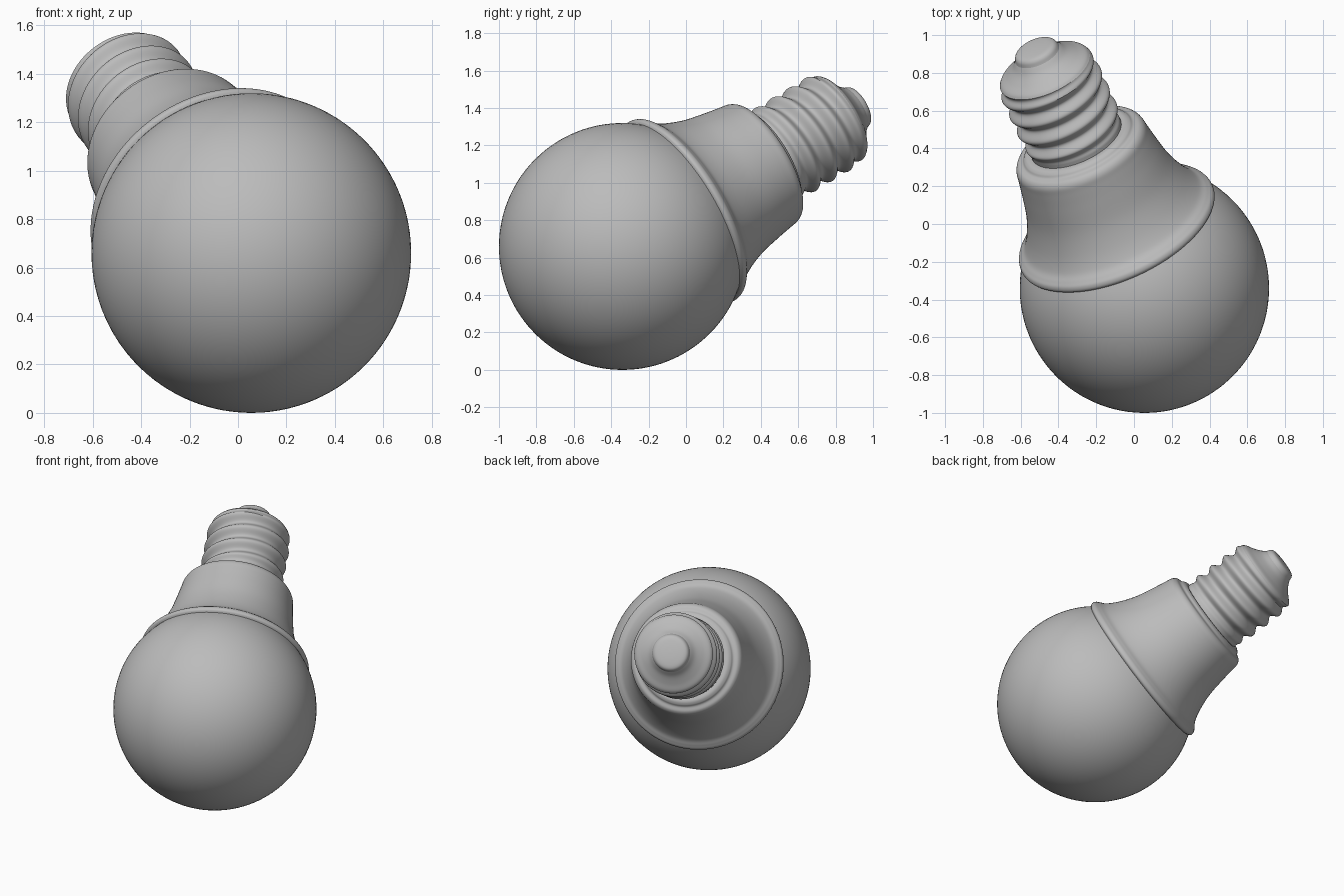
import bpy
import bmesh
from math import sin, cos, pi, sqrt
from mathutils import Vector

if "Cube" in bpy.data.objects:
    bpy.data.objects.remove(bpy.data.objects["Cube"], do_unlink=True)

CENTRE = Vector((0.055, -0.34, 0.66))      # centre of the globe
AXIS = Vector((-0.366, 0.8, 0.476)).normalized()
RADIUS = 0.66
SEGMENTS = 96

grey = bpy.data.materials.new("plain grey")
grey.use_nodes = True
tone = (0.5, 0.5, 0.5, 1)
grey.diffuse_color = tone
grey.node_tree.nodes["Principled BSDF"].inputs["Base Color"].default_value = tone


def smooth_profile(points, steps=6):
    """Run a rounded curve through (radius, height) points."""
    pts = [Vector(p) for p in points]
    pts = [2 * pts[0] - pts[1]] + pts + [2 * pts[-1] - pts[-2]]
    out = []
    for a, b, c, d in zip(pts, pts[1:], pts[2:], pts[3:]):
        for i in range(steps):
            t = i / steps
            out.append(b + (c - a) * t / 2 + (2 * a - 5 * b + 4 * c - d) * t**2 / 2
                       + (3 * b - a - 3 * c + d) * t**3 / 2)
    return out + [pts[-2]]


def lathe(name, profile, ripple=lambda h, angle: 0):
    """Turn a profile round the bulb axis, with an optional radial ripple."""
    bm = bmesh.new()
    rings = []
    for r, h in profile:
        if r < 1e-4:
            rings.append([bm.verts.new((0, 0, h))] * SEGMENTS)
            continue
        ring = []
        for i in range(SEGMENTS):
            a = 2 * pi * i / SEGMENTS
            rr = r + ripple(h, a)
            ring.append(bm.verts.new((rr * cos(a), rr * sin(a), h)))
        rings.append(ring)
    for low, high in zip(rings, rings[1:]):
        for i in range(SEGMENTS):
            j = (i + 1) % SEGMENTS
            corners = dict.fromkeys((low[i], low[j], high[j], high[i]))
            bm.faces.new(list(corners))
    bmesh.ops.recalc_face_normals(bm, faces=bm.faces)
    mesh = bpy.data.meshes.new(name)
    bm.to_mesh(mesh)
    bm.free()
    mesh.materials.append(grey)
    obj = bpy.data.objects.new(name, mesh)
    bpy.context.collection.objects.link(obj)
    obj.location = CENTRE
    obj.rotation_mode = 'QUATERNION'
    obj.rotation_quaternion = AXIS.to_track_quat('Z', 'Y')
    for o in bpy.context.selected_objects:
        o.select_set(False)
    obj.select_set(True)
    bpy.context.view_layer.objects.active = obj
    bpy.ops.object.shade_smooth_by_angle(angle=0.7)
    return obj


# Globe, open where the housing takes over
TOP = 0.38
arc = pi - 0.957
globe = [(RADIUS * sin(arc * i / 48), -RADIUS * cos(arc * i / 48)) for i in range(49)]
lathe("globe", globe)

# Housing with a rim bead, concave waist and rounded shoulder
rim = sqrt(RADIUS**2 - TOP**2)
lathe("housing", smooth_profile([
    (rim - 0.01, TOP - 0.01), (0.553, 0.39), (0.55, 0.415), (0.53, 0.436),
    (0.495, 0.47), (0.452, 0.55), (0.413, 0.66), (0.387, 0.79), (0.372, 0.88),
    (0.364, 0.925), (0.345, 0.95), (0.315, 0.96), (0.3, 0.975), (0.28, 0.985),
    (0.25, 0.985)]))

# Screw shell with a helical thread that fades out at both ends
START, END, PITCH = 1.01, 1.44, 0.112


def thread(h, angle):
    fade = max(0, min(1, (h - START) / 0.05, (END - h) / 0.04))
    return 0.018 * fade * sin(2 * pi * h / PITCH - angle)


shell = [(0.256, 0.97 + 0.47 * i / 70) for i in range(71)]
lathe("screw_shell", shell, thread)

# Insulator cone and the end contact
lathe("insulator", smooth_profile([
    (0.256, 1.44), (0.24, 1.458), (0.2, 1.482), (0.155, 1.515), (0.125, 1.55)]))
lathe("end_contact", smooth_profile([
    (0.125, 1.55), (0.115, 1.575), (0.095, 1.588), (0.05, 1.594), (0, 1.596)]))
